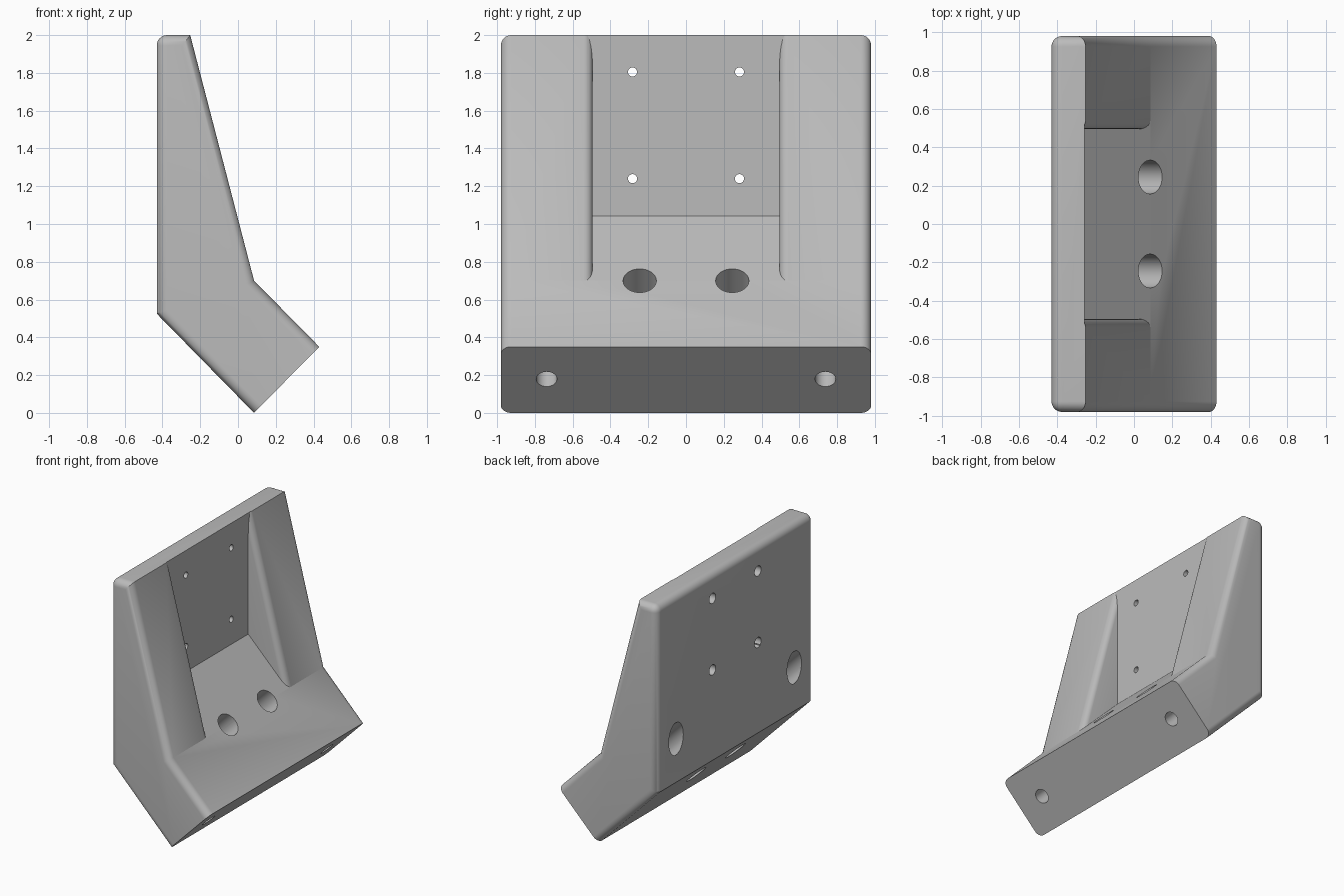
import bpy, bmesh, math
from mathutils import Vector

cube = bpy.data.objects.get("Cube")
if cube:
    bpy.data.objects.remove(cube, do_unlink=True)

HALF_W = 0.98
ROUND = 0.055

grey = bpy.data.materials.new("plain_grey")
grey.use_nodes = True
grey.diffuse_color = (0.5, 0.5, 0.5, 1)
grey.node_tree.nodes["Principled BSDF"].inputs["Base Color"].default_value = (0.5, 0.5, 0.5, 1)


def prism(name, points, sweep, rounded=None):
    """Sweep a planar outline along a vector; optionally round chosen edges."""
    bm = bmesh.new()
    face = bm.faces.new([bm.verts.new(p) for p in points])
    ext = bmesh.ops.extrude_face_region(bm, geom=[face])
    moved = [g for g in ext["geom"] if isinstance(g, bmesh.types.BMVert)]
    bmesh.ops.translate(bm, verts=moved, vec=sweep)
    bmesh.ops.recalc_face_normals(bm, faces=bm.faces)
    if rounded:
        edges = [e for e in bm.edges if rounded(e)]
        bmesh.ops.bevel(bm, geom=edges, offset=ROUND, segments=8, profile=0.5,
                        affect='EDGES', clamp_overlap=True)
    mesh = bpy.data.meshes.new(name)
    bm.to_mesh(mesh)
    bm.free()
    mesh.materials.append(grey)
    obj = bpy.data.objects.new(name, mesh)
    bpy.context.collection.objects.link(obj)
    return obj


def combine(target, cutter, operation='DIFFERENCE'):
    """Apply a boolean and discard the cutter."""
    cutter.hide_render = True
    mod = target.modifiers.new("cut", 'BOOLEAN')
    mod.operation, mod.solver, mod.object = operation, 'EXACT', cutter
    bpy.context.view_layer.objects.active = target
    bpy.ops.object.modifier_apply(modifier=mod.name)
    bpy.data.objects.remove(cutter, do_unlink=True)


def drill(target, start, direction, radius, length):
    """Bore a round hole from start along direction."""
    d = Vector(direction).normalized()
    u = Vector((0, 1, 0))
    v = d.cross(u)
    ring = []
    for i in range(40):
        a = math.tau * i / 40
        ring.append(Vector(start) + radius * (u * math.cos(a) + v * math.sin(a)))
    combine(target, prism("hole_cutter", ring, d * length))


# Bracket body: side profile swept across the width
side = [(-0.43, 2), (-0.253, 2), (0.085, 0.7), (0.43, 0.35), (0.085, 0), (-0.43, 0.525)]


def is_rounded(edge):
    a, b = (v.co for v in edge.verts)
    mid = (a + b) / 2
    if abs(a.y - b.y) > 0.1:                      # only the top rear cross edge
        return mid.x < -0.4 and mid.z > 1.9
    return not (mid.x > 0.2 and mid.z < 0.3)      # the foot end face stays crisp


body = prism("bracket_body", [(x, -HALF_W, z) for x, z in side],
             Vector((0, 2 * HALF_W, 0)), is_rounded)

# Recess between the two rails, flared so the inner rail edges are rounded
knee = Vector((0.085, 0, 0.7))
along = (Vector((-0.253, 0, 2)) - knee).normalized()
out = Vector((-along.z, 0, along.x)) * -1
inner, flare = 0.495, 0.045
half = [(inner, -0.8)]
for i in range(9):
    t = math.pi / 2 * i / 8
    half.append((inner + flare * (1 - math.cos(t)), flare * (math.sin(t) - 1)))
half.append((inner + flare, 0.15))
outline = half + [(-y, depth) for y, depth in reversed(half)]
base = knee - along * 0.7
recess = prism("recess_cutter",
               [base + out * depth + Vector((0, y, 0)) for y, depth in outline],
               along * 2.6)
wedge = [(-0.257, 2.4), (0.6, 2.4), (0.6, 0.185), (-0.257, 1.042)]
combine(recess, prism("wedge_cutter", [(x, -0.8, z) for x, z in wedge],
                      Vector((0, 1.6, 0))), 'INTERSECT')
combine(body, recess)

for s in (-1, 1):
    # Wide holes square through the sloping foot
    drill(body, (0.185, s * 0.245, 0.8), (-1, 0, -1), 0.088, 0.9)
    # Bolt holes from the foot end, with a wider bore from the rear
    drill(body, (0.36, s * 0.738, 0.08), (-1, 0, 1), 0.055, 1.3)
    drill(body, (-0.63, s * 0.738, 1.07), (1, 0, -1), 0.09, 0.85)
    # Small plate holes with wider rear bores
    for z in (1.24, 1.805):
        drill(body, (-0.6, s * 0.283, z), (1, 0, 0), 0.024, 0.6)
        drill(body, (-0.6, s * 0.283, z), (1, 0, 0), 0.04, 0.26)

bpy.ops.object.select_all(action='DESELECT')
body.select_set(True)
bpy.context.view_layer.objects.active = body
bpy.ops.object.shade_smooth_by_angle(angle=math.radians(30))
